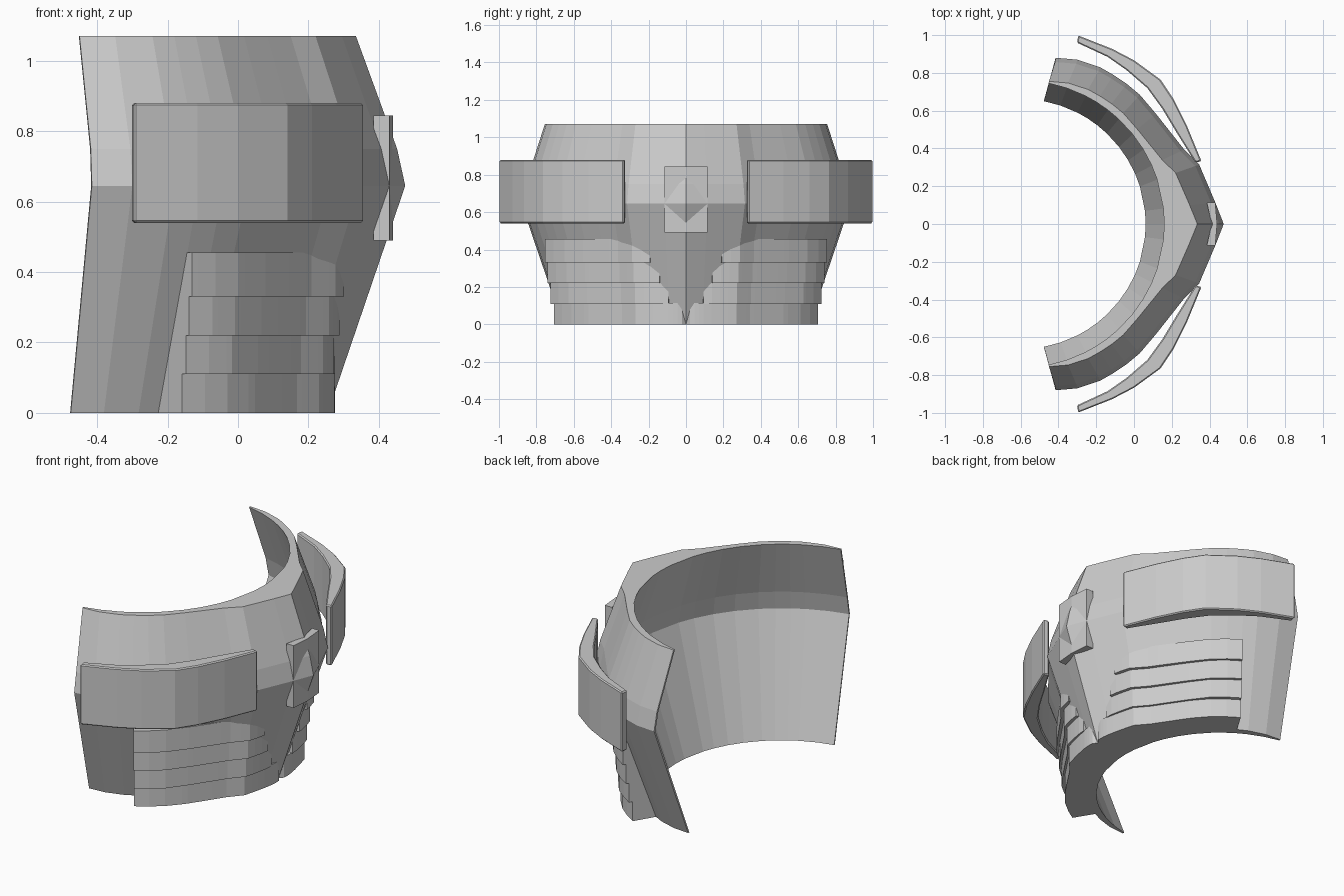
import bpy
import math

cube = bpy.data.objects.get("Cube")
if cube:
    bpy.data.objects.remove(cube, do_unlink=True)

grey = bpy.data.materials.new("plain_grey")
grey.use_nodes = True
grey.diffuse_color = (0.6, 0.6, 0.6, 1)
grey.node_tree.nodes["Principled BSDF"].inputs["Base Color"].default_value = (0.6, 0.6, 0.6, 1)

# Half outline of the shell at its widest height, from rear edge to nose
HALF = [(-.415, .88), (-.30, .87), (-.18, .83), (-.11, .79), (-.04, .743), (.03, .685),
        (.115, .585), (.19, .49), (.265, .395), (.345, .315), (.43, .115), (.475, 0)]
# Height, rear x, nose x, half width at the rear edge
LEVELS = [(0, -.475, .255, .66), (.645, -.415, .475, .88),
          (.75, -.418, .452, .858), (1.07, -.45, .335, .755)]
CENTRE = -.6


def level_at(z):
    for a, b in zip(LEVELS, LEVELS[1:]):
        if z <= b[0]:
            t = (z - a[0]) / (b[0] - a[0])
            return [p + (q - p) * t for p, q in zip(a, b)]
    return LEVELS[-1]


def on_shell(p, z):
    """Move an outline point to the shell surface at height z."""
    _, rear, nose, width = level_at(z)
    u = (p[0] - HALF[0][0]) / (HALF[-1][0] - HALF[0][0])
    return rear + u * (nose - rear), p[1] * width / HALF[0][1]


def make_object(name, verts, faces, bevel=0):
    mesh = bpy.data.meshes.new(name)
    mesh.from_pydata(verts, [], faces)
    mesh.materials.append(grey)
    obj = bpy.data.objects.new(name, mesh)
    bpy.context.collection.objects.link(obj)
    # Consistent outward normals
    bpy.context.view_layer.objects.active = obj
    obj.select_set(True)
    bpy.ops.object.mode_set(mode='EDIT')
    bpy.ops.mesh.select_all(action='SELECT')
    bpy.ops.mesh.normals_make_consistent(inside=False)
    bpy.ops.object.mode_set(mode='OBJECT')
    obj.select_set(False)
    if bevel:
        mod = obj.modifiers.new("edge_bevel", 'BEVEL')
        mod.width = bevel
        mod.segments = 1
        mod.angle_limit = math.radians(50)
    return obj


def curved_wall(name, layers, bevel=0):
    """Layers are (outer, inner) rows of 3D points, stacked upwards."""
    n = len(layers[0][0])
    verts = [v for outer, inner in layers for v in list(outer) + list(inner)[::-1]]
    ring = 2 * n
    faces = []
    for k in range(len(layers) - 1):
        for i in range(ring):
            j = (i + 1) % ring
            a, b = k * ring, (k + 1) * ring
            faces.append((a + i, a + j, b + j, b + i))
    for base in (0, (len(layers) - 1) * ring):
        for i in range(n - 1):
            faces.append((base + i, base + i + 1, base + ring - 2 - i, base + ring - 1 - i))
    return make_object(name, verts, faces, bevel)


def flipped(layers):
    return [[[(x, -y, z) for x, y, z in row] for row in layer] for layer in layers]


# Main wrap-around shell: pointed outside, round inside
full = HALF + [(x, -y) for x, y in HALF[-2::-1]]
layers = []
for z, rear, nose, width in LEVELS:
    radius = math.hypot(rear - CENTRE, width) - .01
    outer = [on_shell(p, z) for p in full]
    angles = [math.atan2(y, x - CENTRE) for x, y in outer]
    layers.append(([(x, y, z) for x, y in outer],
                   [(CENTRE + radius * math.cos(a), radius * math.sin(a), z) for a in angles]))
curved_wall("shell", layers)

# Curved cheek plates standing off the sides
OUT = [(-.295, .998), (-.115, .927), (0, .867), (.14, .765), (.21, .66), (.28, .52), (.357, .333)]
INN = [(-.302, .96), (-.14, .885), (-.04, .815), (.07, .72), (.15, .61), (.225, .485), (.325, .325)]
cheek = [([(x, y, z) for x, y in OUT], [(x, y, z) for x, y in INN]) for z in (.54, .88)]
curved_wall("left_cheek_plate", flipped(cheek), .006).name = "right_cheek_plate"
curved_wall("left_cheek_plate", cheek, .006)

# Chevron plate over the nose
front = [(.43, .115), (.44, 0), (.43, -.115)]
back = [(.385, .115), (.412, 0), (.385, -.115)]
curved_wall("nose_plate", [([(x, y, z) for x, y in front], [(x, y, z) for x, y in back])
                           for z in (.49, .845)])

# Stepped lower bands: upright walls that sink into the sloping shell
path = []
for a, b in zip(HALF[3:], HALF[4:]):
    for s in range(4):
        path.append((a[0] + (b[0] - a[0]) * s / 4, a[1] + (b[1] - a[1]) * s / 4))
path.append(HALF[-1])

BANDS = [(.33, .455, .20, .19), (.22, .335, .26, .14), (.11, .225, .32, .09), (0, .115, .37, 0)]
for k, (low, high, rise, stop) in enumerate(BANDS):
    line = [p for p in path if p[1] >= stop]
    outer = []
    for p in line:
        lift = rise * math.sqrt(min(1, (p[1] - stop) / .6))
        outer.append(on_shell(p, low + lift))
    layers = []
    for z in (low, high):
        inner = [on_shell(p, z) for p in line]
        layers.append(([(x, y, z) for x, y in outer],
                       [(x - .006, y * .99, z) for x, y in inner]))
    curved_wall("left_band_%d" % (k + 1), layers)
    curved_wall("right_band_%d" % (k + 1), flipped(layers))
